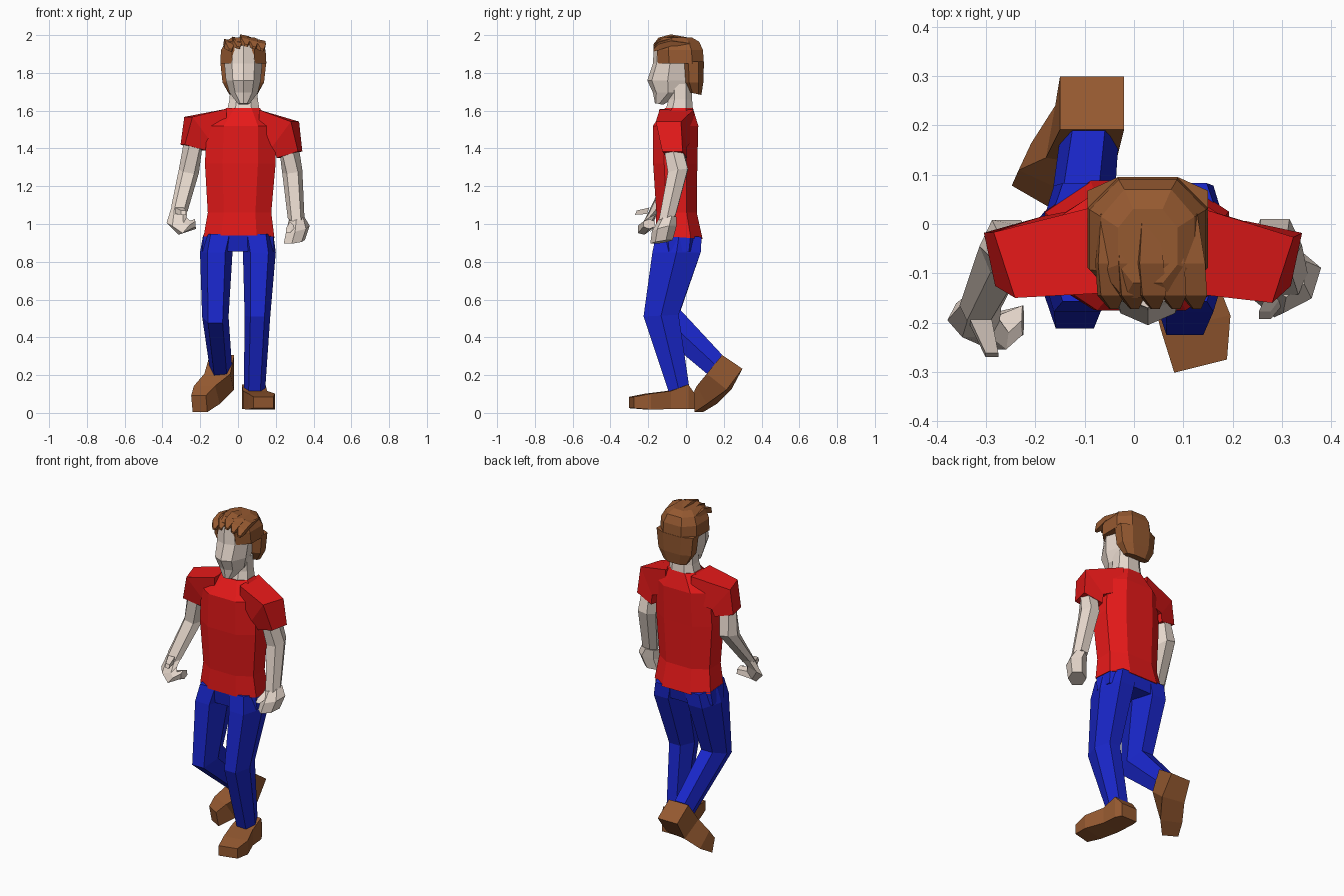
import bpy, bmesh
from math import radians
from mathutils import Vector, Euler

def material(name, rgb):
    m = bpy.data.materials.new(name)
    m.diffuse_color = (*rgb, 1)
    return m

SKIN = material("skin", (0.80, 0.69, 0.61))
RED = material("red_cloth", (0.80, 0.01, 0.01))
BLUE = material("blue_cloth", (0.01, 0.02, 0.60))
BROWN = material("brown", (0.30, 0.10, 0.03))

# Unit cross-sections
BOX = [(1, -1), (1, 1), (-1, 1), (-1, -1)]
HEX = [(.55, -1), (1, 0), (.55, 1), (-.55, 1), (-1, 0), (-.55, -1)]
OCT = [(.5, -1), (1, -.5), (1, .5), (.5, 1), (-.5, 1), (-1, .5), (-1, -.5), (-.5, -1)]
FACE = [(0, -1), (.6, -.8), (1, -.1), (.7, .8), (-.7, .8), (-1, -.1), (-.6, -.8)]

def loft(name, mat, shape, rings):
    """Skin rings of (x, y, z, half width, half depth, pitch, roll, yaw)."""
    bm = bmesh.new()
    loops = []
    for x, y, z, a, b, *turn in rings:
        rot = Euler([radians(t) for t in (turn + [0, 0, 0])[:3]])
        verts = []
        for u, v in shape:
            p = Vector((u * a, v * b, 0))
            p.rotate(rot)
            verts.append(bm.verts.new(p + Vector((x, y, z))))
        loops.append(verts)
    n = len(shape)
    for lo, hi in zip(loops, loops[1:]):
        for i in range(n):
            j = (i + 1) % n
            bm.faces.new((lo[i], lo[j], hi[j], hi[i]))
    bm.faces.new(loops[0][::-1])
    bm.faces.new(loops[-1])
    bmesh.ops.recalc_face_normals(bm, faces=bm.faces)
    me = bpy.data.meshes.new(name)
    bm.to_mesh(me)
    bm.free()
    me.materials.append(mat)
    ob = bpy.data.objects.new(name, me)
    bpy.context.collection.objects.link(ob)
    return ob

# Shirt body
loft("shirt", RED, OCT, [
    (.005, -.037, .93, .187, .125, -4), (.008, -.05, 1.06, .168, .107),
    (.012, -.057, 1.32, .187, .117), (.015, -.055, 1.52, .18, .12),
    (.027, -.037, 1.615, .087, .073)])

# Sleeves
loft("left_sleeve", RED, BOX, [
    (-.06, -.05, 1.535, .075, .09, 0, 90, 0), (-.213, -.067, 1.50, .085, .07, 0, 52, 18),
    (-.238, -.06, 1.405, .058, .055, 0, 15, 12)])
loft("right_sleeve", RED, BOX, [
    (.11, -.05, 1.53, .075, .09, 0, -90, 0), (.252, -.077, 1.475, .085, .07, 0, -52, -18),
    (.273, -.06, 1.367, .06, .055, 0, -17, -12)])

# Arms
loft("left_arm", SKIN, HEX, [
    (-.238, -.06, 1.42, .052, .05, 0, 15, 12), (-.26, -.045, 1.28, .054, .054, 10, 10, 0),
    (-.31, -.165, 1.08, .045, .036, 30, 15, 0)])
loft("right_arm", SKIN, HEX, [
    (.273, -.06, 1.38, .054, .05, 0, -17, -12), (.287, -.043, 1.28, .054, .054, 10, -8, 0),
    (.308, -.1, 1.03, .044, .045, 15, -5, 0)])

# Hands: palm with curled fingers, and a thumb
loft("left_hand", SKIN, HEX, [
    (-.31, -.165, 1.08, .043, .034, 30, 15, 0), (-.325, -.195, 1.02, .055, .042, 35, -15, 0),
    (-.285, -.22, .98, .048, .036, 20, -50, 0), (-.225, -.195, 1.0, .026, .03, 0, -95, 0)])
loft("left_thumb", SKIN, BOX, [
    (-.31, -.2, 1.07, .022, .018, 70), (-.288, -.265, 1.06, .013, .012, 70)])
loft("right_hand", SKIN, HEX, [
    (.308, -.1, 1.03, .043, .043, 15, -5, -30), (.317, -.115, .975, .056, .062, 15, 0, -40),
    (.298, -.13, .905, .05, .055, 10, 0, -40)])
loft("right_thumb", SKIN, BOX, [
    (.30, -.13, 1.01, .02, .018, 50), (.265, -.185, .965, .012, .012, 50)])

# Trousers: hips and two bent legs
loft("trouser_hips", BLUE, OCT, [
    (0, -.037, .855, .19, .105), (.003, -.037, .94, .185, .122, -4)])
loft("left_leg", BLUE, HEX, [
    (-.095, -.037, .94, .09, .12, -4), (-.115, -.05, .85, .086, .128),
    (-.12, -.12, .51, .07, .098, 20), (-.092, .16, .25, .06, .066, 63)])
loft("right_leg", BLUE, HEX, [
    (.098, -.037, .94, .09, .12, -4), (.113, -.05, .85, .087, .128),
    (.103, -.132, .515, .068, .093, 3), (.087, -.035, .11, .056, .056)])

# Shoes
loft("right_shoe", BROWN, BOX, [
    (.075, .048, .06, .052, .04, 90), (.083, .012, .085, .063, .065, 90),
    (.09, -.09, .068, .065, .048, 90, 0, 10), (.125, -.2, .06, .072, .042, 90, 0, 12),
    (.135, -.288, .055, .055, .03, 90, 0, 14)])
loft("left_shoe", BROWN, BOX, [
    (-.085, .245, .27, .065, .065, 146), (-.1, .175, .165, .07, .068, 142, 0, -10),
    (-.165, .11, .095, .062, .056, 122, 0, -25), (-.205, .062, .048, .045, .044, 100, 0, -30)])

# Neck and head
loft("neck", SKIN, OCT, [
    (.028, -.037, 1.59, .088, .075), (.03, -.03, 1.66, .075, .062), (.03, -.03, 1.74, .07, .06)])
loft("head", SKIN, FACE, [
    (.03, -.14, 1.635, .03, .025, -10), (.03, -.085, 1.695, .075, .09),
    (.028, -.085, 1.76, .092, .12), (.028, -.075, 1.85, .1, .1),
    (.028, -.07, 1.945, .085, .1)])

# Hair: cap, back and swept strands
loft("hair_cap", BROWN, OCT, [
    (.028, -.028, 1.85, .122, .122), (.028, -.032, 1.92, .118, .122),
    (.028, -.04, 1.965, .095, .11), (.028, -.045, 1.988, .06, .075)])
loft("hair_back", BROWN, OCT, [
    (.028, .05, 1.69, .075, .032, -12), (.028, .042, 1.75, .11, .05),
    (.028, .04, 1.86, .122, .055)])
for i in range(5):
    x = -.055 + i * .042
    drop = .012 * abs(i - 2)
    loft(f"hair_strand_{i + 1}", BROWN, BOX, [
        (x, .02, 1.975 - drop, .014, .008, 90, 12, 0),
        (x + .004, -.08, 1.985 - drop, .025, .014, 90, 12, 0),
        (x + .008, -.145, 1.965 - drop, .024, .017, 90, 12, 0),
        (x + .014, -.172, 1.945 - drop, .008, .006, 90, 12, 0)])
